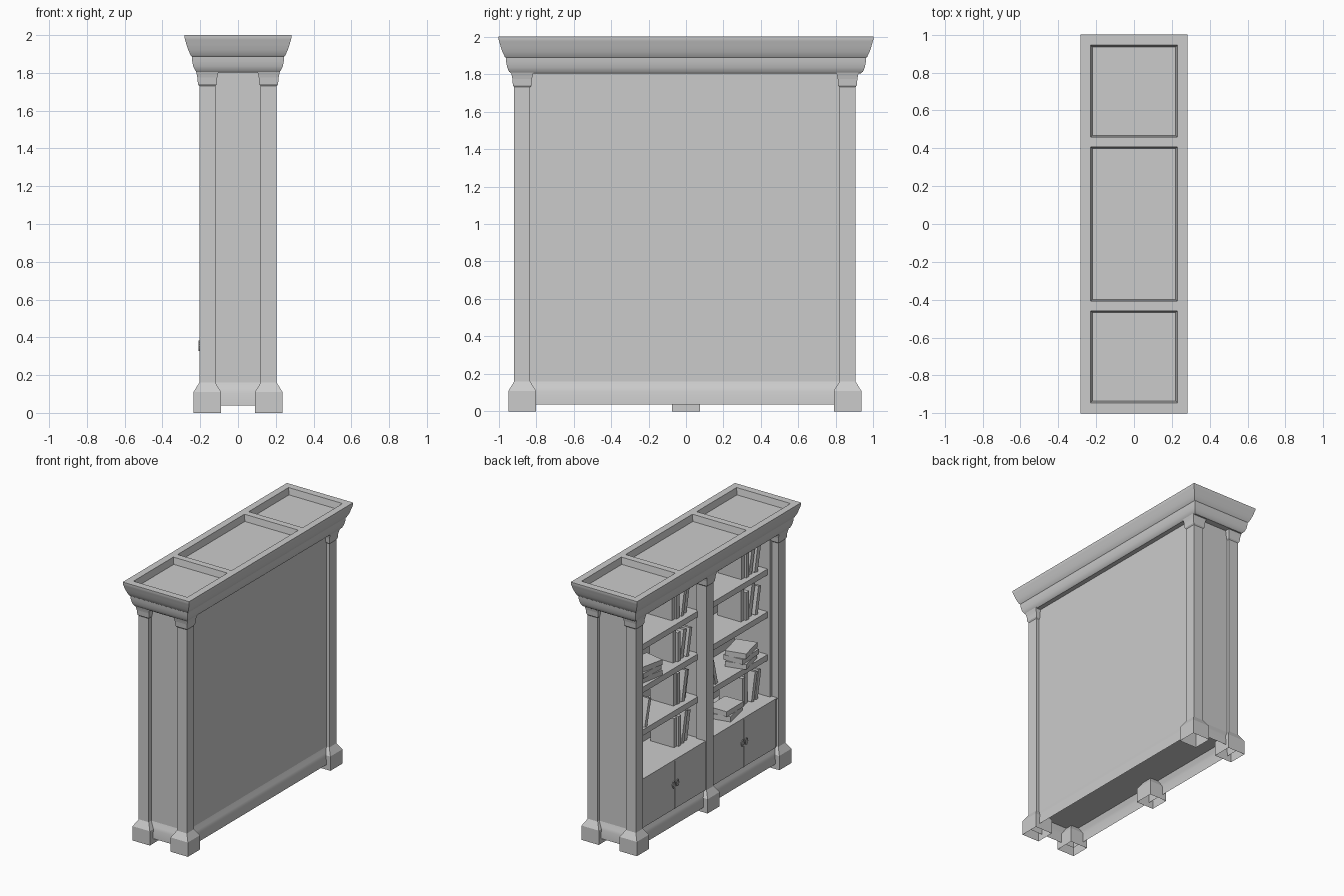
import bpy, bmesh, math, random
from mathutils import Matrix

random.seed(4)
if "Cube" in bpy.data.objects:
    bpy.data.objects.remove(bpy.data.objects["Cube"], do_unlink=True)

grey = bpy.data.materials.new("plain grey")
grey.use_nodes = True
grey.diffuse_color = (0.6, 0.6, 0.6, 1)
grey.node_tree.nodes["Principled BSDF"].inputs["Base Color"].default_value = (0.6, 0.6, 0.6, 1)


def finish(name, bm, smooth=False):
    bmesh.ops.recalc_face_normals(bm, faces=bm.faces)
    mesh = bpy.data.meshes.new(name)
    bm.to_mesh(mesh)
    bm.free()
    mesh.materials.append(grey)
    obj = bpy.data.objects.new(name, mesh)
    bpy.context.collection.objects.link(obj)
    if smooth:
        bpy.ops.object.select_all(action='DESELECT')
        obj.select_set(True)
        bpy.context.view_layer.objects.active = obj
        bpy.ops.object.shade_smooth_by_angle(angle=math.radians(35))


def loft(name, rings, bottom=True, top=True, smooth=False):
    """Rectangular rings (x0, x1, y0, y1, z) joined from first to last."""
    bm = bmesh.new()
    loops = [[bm.verts.new(p) for p in ((a, c, z), (b, c, z), (b, d, z), (a, d, z))]
             for a, b, c, d, z in rings]
    for lo, hi in zip(loops, loops[1:]):
        for i in range(4):
            j = (i + 1) % 4
            bm.faces.new((lo[i], lo[j], hi[j], hi[i]))
    if bottom:
        bm.faces.new(loops[0])
    if top:
        bm.faces.new(loops[-1])
    finish(name, bm, smooth)


def box(name, x0, x1, y0, y1, z0, z1):
    loft(name, [(x0, x1, y0, y1, z0), (x0, x1, y0, y1, z1)])


def grown(x, y, profile, cx=0, cy=0):
    """Rings around a rectangle, each pushed out by (offset, z)."""
    return [(cx - x - e, cx + x + e, cy - y - e, cy + y + e, z) for e, z in profile]


# Cornice with a sunken top
cornice = grown(0.203, 0.92, [(0.012, 1.803), (0.024, 1.813), (0.034, 1.835), (0.04, 1.865),
                              (0.042, 1.888), (0.047, 1.892), (0.06, 1.92), (0.07, 1.95),
                              (0.077, 1.975), (0.08, 1.985), (0.08, 2.0)])
cornice += [(-0.23, 0.23, -0.945, 0.945, 2.0), (-0.22, 0.22, -0.935, 0.935, 1.95)]
loft("cornice", cornice, smooth=True)
for s, side in ((-1, "right"), (1, "left")):
    y = s * 0.433
    loft("top_rail_" + side, [(-0.23, 0.23, y - 0.035, y + 0.035, 1.95),
                              (-0.23, 0.23, y - 0.026, y + 0.026, 2.0)])


# Posts with flared hollow feet and capitals
def post(name, x, y):
    profile = [(0.031, 0), (0.031, 0.11), (0, 0.16), (0, 1.73), (0.007, 1.74),
               (0.01, 1.775), (0.013, 1.79), (0.018, 1.81)]
    loft(name, grown(0.0425, 0.0425, profile, x, y), bottom=False)


for sx, end in ((-1, "front"), (1, "rear")):
    for sy, side in ((-1, "right"), (1, "left")):
        post(f"{end}_{side}_post", sx * 0.1625, sy * 0.868 - 0.006)
post("middle_post", -0.1625, 0)

# Carcass panels
box("back_panel", 0.155, 0.18, -0.88, 0.88, 0.16, 1.805)
for s, side in ((-1, "right"), (1, "left")):
    a, b = sorted((s * 0.81, s * 0.885))
    box("end_panel_" + side, -0.15, 0.16, a, b, 0.16, 1.805)
box("middle_divider", -0.14, 0.16, -0.03, 0.03, 0.16, 1.805)
box("floor_panel", -0.18, 0.18, -0.885, 0.885, 0.155, 0.16)

# Flared plinth skirt, a thin sheet open beneath
loft("plinth_skirt", grown(0.18, 0.885, [(0, 0.16), (0.005, 0.145), (0.013, 0.125), (0.02, 0.105),
                                         (0.022, 0.038)]), bottom=False, top=False, smooth=True)


# Lying or leaning books, pivoted at the middle of the base
def book(name, x, y, z, sx, sy, sz, lean=0, turn=0):
    bm = bmesh.new()
    bmesh.ops.create_cube(bm, size=1)
    place = (Matrix.Translation((x, y, z)) @ Matrix.Rotation(turn, 4, 'Z')
             @ Matrix.Rotation(lean, 4, 'X') @ Matrix.Diagonal((sx, sy, sz, 1))
             @ Matrix.Translation((0, 0, 0.5)))
    bmesh.ops.transform(bm, matrix=place, verts=bm.verts)
    finish(name, bm)


def book_row(name, y, z):
    for i in range(4):
        leaning = i < 2
        thick = random.uniform(0.03, 0.04)
        book(f"{name}_book_{i + 1}", random.uniform(0.0, 0.03), y + thick / 2, z + 0.003,
             0.2, thick, random.uniform(0.2, 0.25), 0.2 if leaning else 0)
        y += thick + (0.014 if leaning else 0.004)


def book_stack(name, x, y, z, count):
    for i in range(count):
        book(f"{name}_stack_{i + 1}", x, y, z + i * 0.041, 0.16, 0.21, 0.04,
             turn=random.uniform(-0.3, 0.3))


# Two bays, each with doors, shelves and books
LEVELS = (0.537, 0.86, 1.19, 1.52)
for bay, y0, y1 in (("right", -0.81, -0.03), ("left", 0.03, 0.81)):
    mid = (y0 + y1) / 2
    box(bay + "_cupboard", -0.19, 0.155, y0 - 0.02, y1 + 0.01, 0.16, LEVELS[0] - 0.01)
    box(bay + "_cupboard_top", -0.198, 0.155, y0 - 0.02, y1 + 0.01, LEVELS[0] - 0.01, LEVELS[0])
    for s, side in ((-1, "right"), (1, "left")):
        a, b = sorted((mid + s * 0.003, mid + s * 0.385))
        box(f"{bay}_{side}_door", -0.198, -0.189, a, b, 0.16, LEVELS[0] - 0.01)
        # Ring handle made from a round curve
        curve = bpy.data.curves.new(f"{bay}_{side}_handle", 'CURVE')
        curve.dimensions = '3D'
        curve.bevel_depth = 0.004
        curve.bevel_resolution = 1
        spline = curve.splines.new('POLY')
        spline.points.add(11)
        spline.use_cyclic_u = True
        for i, p in enumerate(spline.points):
            t = i * math.tau / 12
            p.co = (-0.206, mid + s * 0.022 + 0.015 * math.cos(t), 0.355 + 0.024 * math.sin(t), 1)
        curve.materials.append(grey)
        bpy.context.collection.objects.link(bpy.data.objects.new(curve.name, curve))
    for n, z in enumerate(LEVELS):
        if n:
            box(f"{bay}_shelf_{n}", -0.13, 0.155, y0, y1, z - 0.045, z)
        # Books lean towards the right end of each bay
        if (bay, n) != ("right", 1):
            book_row(f"{bay}_{n}", y0 + 0.075, z)
    if bay == "right":
        book_stack("right_upper", -0.05, mid - 0.18, LEVELS[1], 3)
        book_stack("right_lower", -0.06, mid + 0.02, LEVELS[0], 2)
        book("right_single_book", -0.02, y0 + 0.6, LEVELS[1], 0.19, 0.03, 0.2, -0.25)
    else:
        book_stack("left_upper", -0.03, mid + 0.14, LEVELS[2], 3)
        book("left_single_book", -0.03, mid + 0.24, LEVELS[1], 0.18, 0.03, 0.21, 0.25)
